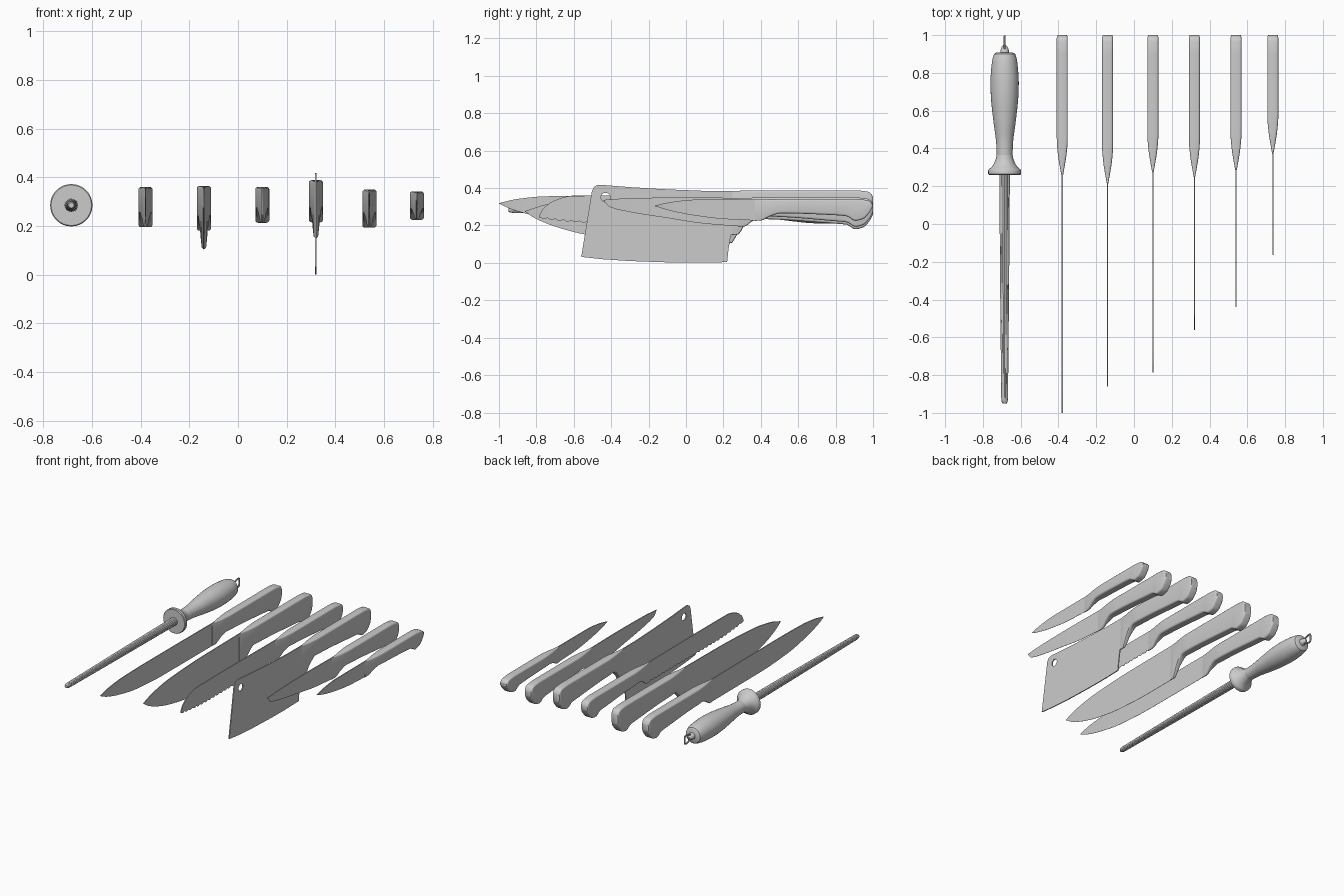
import bpy, math

if "Cube" in bpy.data.objects:
    bpy.data.objects.remove(bpy.data.objects["Cube"])

def smooth(obj, deg=35):
    bpy.ops.object.select_all(action='DESELECT')
    obj.select_set(True)
    bpy.context.view_layer.objects.active = obj
    bpy.ops.object.shade_smooth_by_angle(angle=math.radians(deg))

def curve_value(pts, y):
    """Monotone cubic through (y, value) points."""
    if y <= pts[0][0]:
        return pts[0][1]
    if y >= pts[-1][0]:
        return pts[-1][1]
    sec = [(b[1] - a[1]) / (b[0] - a[0]) for a, b in zip(pts, pts[1:])]
    def slope(i):
        if i == 0:
            return sec[0]
        if i == len(pts) - 1:
            return sec[-1]
        a, b = sec[i - 1], sec[i]
        return 2 * a * b / (a + b) if a * b > 0 else 0
    i = max(k for k in range(len(sec)) if pts[k][0] <= y)
    h = pts[i + 1][0] - pts[i][0]
    t = (y - pts[i][0]) / h
    return (pts[i][1] * (2*t**3 - 3*t*t + 1) + pts[i + 1][1] * (3*t*t - 2*t**3)
            + h * slope(i) * (t**3 - 2*t*t + t) + h * slope(i + 1) * (t**3 - t*t))

def loft(name, rings, deg=35):
    """Skin a list of equal closed rings (running along +y) and cap the ends."""
    n = len(rings[0])
    faces = [(i*n + j, (i+1)*n + j, (i+1)*n + (j+1) % n, i*n + (j+1) % n)
             for i in range(len(rings) - 1) for j in range(n)]
    faces += [tuple(range(n)), tuple(reversed(range((len(rings)-1)*n, len(rings)*n)))]
    mesh = bpy.data.meshes.new(name)
    mesh.from_pydata([v for r in rings for v in r], [], faces)
    obj = bpy.data.objects.new(name, mesh)
    bpy.context.collection.objects.link(obj)
    smooth(obj, deg)
    return obj

def handle(name, x, top, hook, hy, hz, rise=0.055):
    """Bolster and grip, from the heel (hy, hz) to the hooked butt at y = 1."""
    tops = [(hy, top - .003), (hy + .2, top), (.9, top), (.97, top - .007), (.99, top - .018), (1, top - .035)]
    bots = [(hy, hz), (hy + .035, hz + .002), (hy + .075, hz * .45 + (hook + rise) * .55),
            (hy + .14, hook + rise), (.8, hook + .03), (.86, hook + .024), (.905, hook),
            (.945, hook + .009), (.98, hook + .042), (1, hook + .078)]
    wid = [(hy, .003), (hy + .05, .012), (hy + .12, .023), (hy + .2, .029), (.985, .029), (1, .025)]
    rings = []
    for k in range(57):
        y = hy + (1 - hy) * math.sin(k / 56 * math.pi / 2) if k > 36 else None
        if y is None:
            y = hy + (1 - hy) * math.sin(36 / 56 * math.pi / 2) * k / 36
        t, b, w = (curve_value(p, y) for p in (tops, bots, wid))
        r = min(.011, w * .8)
        ring = []
        for q, (sx, cz) in enumerate(((1, t - r), (-1, t - r), (-1, b + r), (1, b + r))):
            for s in range(4):
                a = (q + s / 3) * math.pi / 2
                ring.append((x + sx * (w - r) + r * math.cos(a), y, cz + r * math.sin(a)))
        rings.append(ring)
    loft(name, rings)

def blade(name, x, spine, edge, teeth=0):
    """Wedge-shaped blade between a spine curve and an edge curve."""
    y0, y1 = spine[0][0], spine[-1][0]
    n = teeth * 6 if teeth else 48
    rings = []
    for k in range(n + 1):
        u = k / n
        y = y0 + (y1 - y0) * (u if teeth else u ** 1.5)
        zt, zb = curve_value(spine, y), curve_value(edge, y)
        if teeth and u > .03:
            zb += .009 * (1 - abs(math.sin(u * teeth * math.pi)))
        zb = min(zb, zt - .001)
        rings.append([(x + .003, y, zt), (x - .003, y, zt), (x - .0008, y, zb), (x + .0008, y, zb)])
    loft(name, rings, 30)

# Handles: name, x, top z, butt hook z, heel y, heel z, underside rise
for h in (("slicer_handle", -.38, .36, .195, .25, .195),
          ("chef_handle", -.14, .365, .18, .21, .105),
          ("bread_handle", .10, .36, .213, .27, .213),
          ("cleaver_handle", .32, .388, .215, .245, .15),
          ("utility_handle", .54, .35, .193, .28, .193),
          ("paring_handle", .735, .342, .225, .37, .225, .04)):
    handle(*h)

# Blades, tip to heel
blade("slicer_blade", -.38,
      [(-1, .32), (-.9, .342), (-.75, .356), (-.5, .36), (.275, .357)],
      [(-1, .317), (-.93, .286), (-.8, .25), (-.6, .215), (-.3, .198), (.275, .196)])
blade("chef_blade", -.14,
      [(-.86, .277), (-.75, .312), (-.55, .342), (-.2, .358), (.235, .362)],
      [(-.86, .273), (-.8, .235), (-.68, .188), (-.54, .152), (-.3, .117), (0, .104), (.235, .105)])
blade("bread_blade", .10,
      [(-.785, .25), (-.77, .283), (-.7, .335), (-.61, .358), (-.4, .36), (.295, .357)],
      [(-.785, .242), (-.74, .232), (-.5, .214), (.295, .213)], teeth=25)
blade("utility_blade", .54,
      [(-.44, .337), (-.3, .346), (0, .35), (.305, .347)],
      [(-.44, .333), (-.41, .3), (-.3, .272), (-.1, .24), (.1, .21), (.305, .194)])
blade("paring_blade", .735,
      [(-.165, .307), (-.08, .325), (.05, .338), (.39, .339)],
      [(-.165, .303), (-.08, .278), (.05, .253), (.2, .235), (.39, .226)])

def flat_curve(name, loops, x, extrude=0, bevel=0, dims='2D'):
    """Closed outlines drawn in the y-z plane, converted to a mesh."""
    cu = bpy.data.curves.new(name, 'CURVE')
    cu.dimensions = dims
    if dims == '2D':
        cu.fill_mode = 'BOTH'
    cu.extrude, cu.bevel_depth, cu.bevel_resolution = extrude, bevel, 2
    for pts in loops:
        sp = cu.splines.new('POLY')
        sp.points.add(len(pts) - 1)
        for p, (a, b) in zip(sp.points, pts):
            p.co = (a, b, 0, 1)
        sp.use_cyclic_u = True
    obj = bpy.data.objects.new(name, cu)
    bpy.context.collection.objects.link(obj)
    obj.location.x = x
    obj.rotation_euler = (math.pi / 2, 0, math.pi / 2)
    bpy.ops.object.select_all(action='DESELECT')
    obj.select_set(True)
    bpy.context.view_layer.objects.active = obj
    bpy.ops.object.convert(target='MESH')
    smooth(bpy.context.view_layer.objects.active)

# Cleaver blade with hanging hole
outline = [(-.56, .032), (-.45, .02), (-.3, .01), (-.1, .003), (.05, .001), (.22, .004), (.228, .08),
           (.24, .15), (.27, .17), (.27, .384), (.1, .385), (-.1, .393), (-.3, .405), (-.45, .417),
           (-.475, .416), (-.492, .406), (-.503, .385)]
hole = [(-.43 + .025 * math.cos(i * math.pi / 12), .35 + .025 * math.sin(i * math.pi / 12)) for i in range(24)]
flat_curve("cleaver_blade", [outline, hole], .32, extrude=.0035)

# Sharpening steel
SX, SZ = -.685, .285
def lathe(name, prof, n=32, flute=1.0):
    loft(name, [[(SX + r * (flute if j % 2 else 1) * math.cos(2*math.pi*j/n), y,
                  SZ + r * (flute if j % 2 else 1) * math.sin(2*math.pi*j/n)) for j in range(n)]
                for y, r in prof][::1])

lathe("steel_rod", [(-.95, .011), (-.94, .016), (-.92, .018), (-.3, .024), (.27, .028)], 40, .94)
lathe("steel_guard", [(.26, .083), (.264, .087), (.283, .087), (.29, .083), (.3, .07), (.32, .056), (.35, .045), (.38, .04)])
grip = [(.35, .042), (.42, .044), (.55, .06), (.68, .073), (.75, .075), (.82, .071), (.88, .063), (.9, .056)]
lathe("steel_grip", [(.35 + .55*i/24, curve_value(grip, .35 + .55*i/24)) for i in range(25)] + [(.907, .045), (.908, .01)])
lathe("steel_end_knob", [(.9, .024), (.92, .022), (.94, .015), (.948, .006)], 16)
flat_curve("steel_hanging_loop", [[(.93, SZ - .016), (.975, SZ - .03), (.99, SZ - .026), (.993, SZ),
                                   (.99, SZ + .026), (.975, SZ + .03), (.93, SZ + .016)]],
           SX, bevel=.006, dims='3D')
